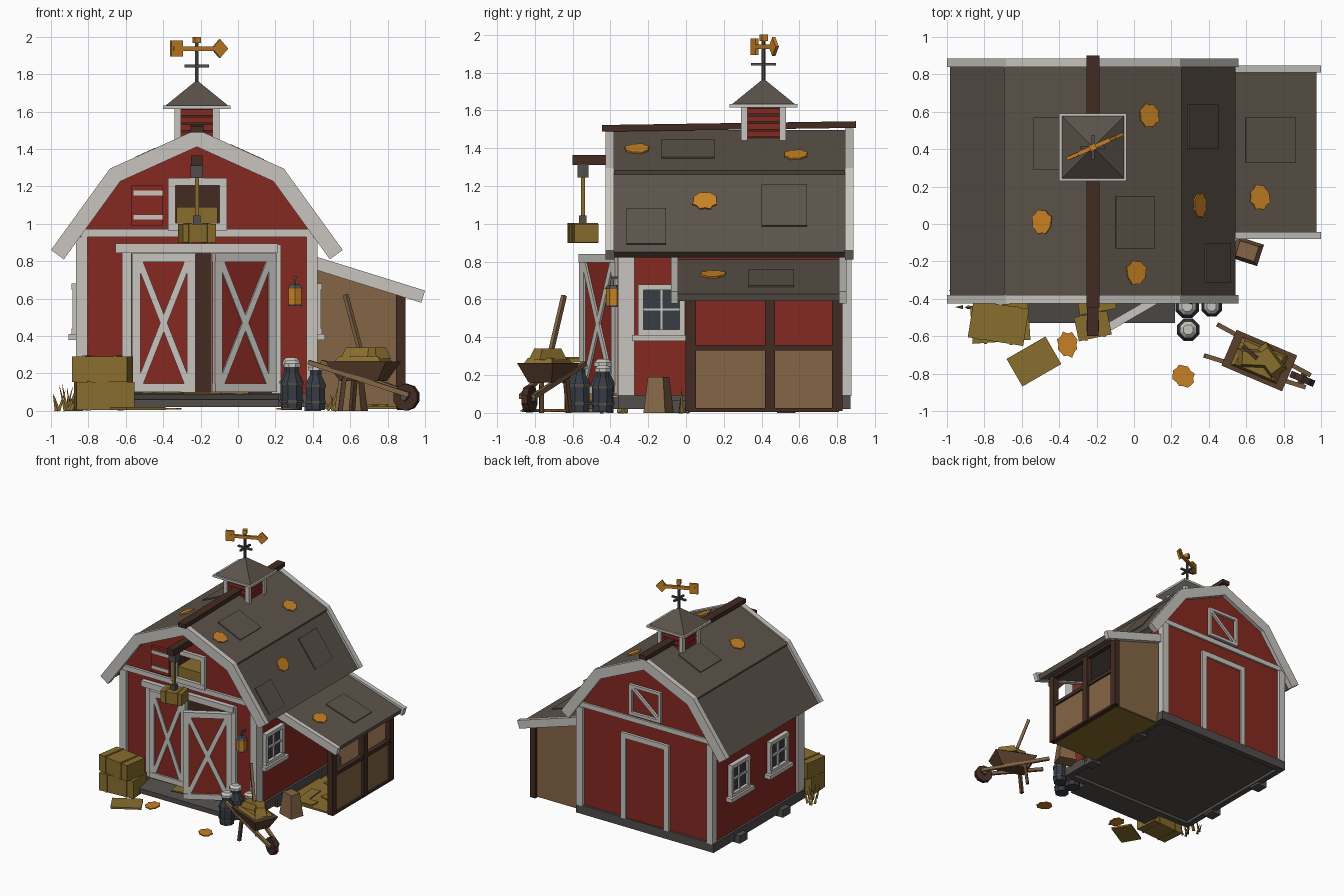
import bpy, bmesh, math, random
from mathutils import Matrix, Vector

random.seed(4)
if "Cube" in bpy.data.objects:
    bpy.data.objects.remove(bpy.data.objects["Cube"])


def material(name, *rgb):
    m = bpy.data.materials.new(name)
    m.use_nodes = True
    m.diffuse_color = (*rgb, 1)
    m.node_tree.nodes["Principled BSDF"].inputs["Base Color"].default_value = (*rgb, 1)
    return m


RED = material("barn red", .24, .022, .015)
WHITE = material("trim white", .58, .56, .52)
ROOF = material("roof shingle", .105, .086, .068)
DARK = material("dark wood", .055, .024, .016)
BROWN = material("worn brown wood", .1, .05, .025)
TAN = material("tan wood", .23, .13, .06)
STRAW = material("straw", .25, .155, .027)
ORANGE = material("copper orange", .57, .22, .018)
GLASS = material("slate blue", .038, .046, .059)
STONE = material("weathered grey", .082, .074, .069)
I = Matrix.Identity(4)
CX = -.22


def place(x, y, z, deg=0, axis='Z'):
    return Matrix.Translation((x, y, z)) @ Matrix.Rotation(math.radians(deg), 4, axis)


def finish(name, bm, mat, M=I):
    bm.transform(M)
    bmesh.ops.recalc_face_normals(bm, faces=bm.faces)
    me = bpy.data.meshes.new(name)
    bm.to_mesh(me)
    bm.free()
    me.materials.append(mat)
    ob = bpy.data.objects.new(name, me)
    bpy.context.collection.objects.link(ob)
    return ob


def box(name, mat, x, y, z, M=I, taper=1):
    """Box from (low, high) ranges; taper scales the top."""
    bm = bmesh.new()
    bmesh.ops.create_cube(bm, size=1)
    for v in bm.verts:
        s = taper if v.co.z > 0 else 1
        v.co = [(a + b) / 2 + c * (b - a) * k
                for (a, b), c, k in zip((x, y, z), v.co, (s, s, 1))]
    return finish(name, bm, mat, M)


def beam(name, mat, p, q, w, h, M=I):
    p, q = Vector(p), Vector(q)
    d = q - p
    T = Matrix.Translation((p + q) / 2) @ d.to_track_quat('Z', 'Y').to_matrix().to_4x4()
    L = d.length / 2
    return box(name, mat, (-w / 2, w / 2), (-h / 2, h / 2), (-L, L), M @ T)


def lathe(name, mat, rings, M=I, sides=8):
    """Stack of (radius, z) rings."""
    bm = bmesh.new()
    loops = [[bm.verts.new((r * math.cos(a), r * math.sin(a), z))
              for a in [math.tau * (i + .5) / sides for i in range(sides)]] for r, z in rings]
    for lo, hi in zip(loops, loops[1:]):
        for i in range(sides):
            j = (i + 1) % sides
            bm.faces.new((lo[i], lo[j], hi[j], hi[i]))
    bm.faces.new(loops[0])
    bm.faces.new(loops[-1])
    return finish(name, bm, mat, M)


def prism(name, mat, pts, y0, y1, M=I):
    """Extrude an x-z outline along y."""
    bm = bmesh.new()
    face = bm.faces.new([bm.verts.new((x, y0, z)) for x, z in pts])
    new = bmesh.ops.extrude_face_region(bm, geom=[face])["geom"]
    bmesh.ops.translate(bm, vec=(0, y1 - y0, 0), verts=[g for g in new if isinstance(g, bmesh.types.BMVert)])
    return finish(name, bm, mat, M)


def band(pts, t):
    """Outline of a strip of thickness t under a left-to-right polyline."""
    pts = [Vector(p) for p in pts]
    n = [Vector(((b - a).y, -(b - a).x)).normalized() for a, b in zip(pts, pts[1:])]
    under = []
    for i, p in enumerate(pts):
        a, b = n[max(i - 1, 0)], n[min(i, len(n) - 1)]
        m = (a + b).normalized()
        under.append(p + m * t / m.dot(a))
    return pts + under[::-1]


# Barn body with door and loft openings
walls = prism("barn_walls", RED, [(-.85, .08), (.41, .08), (.41, .95), (.18, 1.25), (CX, 1.44), (-.62, 1.25), (-.85, .95)], -.335, .85)
for name, x, z in (("door_cutter", (-.57, .18), (.09, .84)), ("loft_cutter", (-.34, -.1), (1, 1.21))):
    cut = box(name, DARK, x, (-.5, -.1), z)
    cut.hide_render = True
    mod = walls.modifiers.new("opening", 'BOOLEAN')
    mod.operation, mod.solver, mod.object = 'DIFFERENCE', 'EXACT', cut
    mod.material_mode = 'TRANSFER'
    bpy.context.view_layer.objects.active = walls
    bpy.ops.object.modifier_apply(modifier=mod.name)
    bpy.data.objects.remove(cut)

# Foundation slab on a rim of sills, with blocks and ramp
box("foundation", STONE, (-.84, .4), (-.33, .84), (.045, .09))
for x in (-.87, .38):
    box("side_sill", STONE, (x, x + .05), (-.36, .87), (.02, .095))
for y in (-.36, .82):
    box("end_sill", STONE, (-.87, .43), (y, y + .05), (.02, .095))
for x in (-.87, .4):
    for y in (-.05, .53):
        box("foundation_block", STONE, (x - .045, x + .045), (y - .05, y + .05), (0, .065))
prism("ramp", STONE, [(-.53, .02), (-.35, .02), (-.35, .09), (-.53, .06)], -.57, .22, Matrix.Rotation(math.radians(90), 4, 'Z') @ Matrix.Scale(-1, 4, (0, 1, 0)))
for x, y, a in ((-.2, -.42, 10), (-.02, -.3, -20), (-.4, -.25, 35)):
    box("loose_straw", STRAW, (-.1, .1), (-.05, .05), (.09, .1), place(x, y, 0, a))

# Gambrel roof, bargeboards and ridge beam
ridge, knee_l, knee_r = (CX, 1.495), (-.694, 1.281), (.254, 1.281)
low_l, low_r = ((-.983, .85), (-.678, 1.27)), ((.238, 1.27), (.543, .85))
shed = ((.4, .815), (.975, .63))
prism("upper_roof", ROOF, band([knee_l, ridge, knee_r], .05), -.39, .85)
for s in (low_l, low_r):
    prism("lower_roof", ROOF, band(s, .05), -.39, .85)
for y in (-.425, .84):
    prism("bargeboard", WHITE, band([(-1, .86), (-.685, 1.295), (CX, 1.505), (.245, 1.295), (.56, .86)], .085), y, y + .045)
beam("ridge_beam", DARK, (CX, -.445, 1.505), (CX, .9, 1.525), .07, .035)
prism("lean_to_roof", ROOF, band(shed, .04), -.045, .815)
for y in (-.08, .81):
    prism("lean_to_bargeboard", WHITE, band([(.4, .83), (1, .643)], .068), y, y + .038)


# Patches and leaves laid on the slopes
def slope(a, b, x, y):
    k = (b[1] - a[1]) / (b[0] - a[0])
    return place(x, y, a[1] + k * (x - a[0]), -math.degrees(math.atan(k)), 'Y')


def leaf(M):
    bm = bmesh.new()
    vs = []
    for i in range(16):
        a, r = math.tau * i / 16, random.uniform(.064, .076) if i % 2 else random.uniform(.056, .064)
        vs.append(bm.verts.new((r * math.cos(a) * .85, r * math.sin(a), .011)))
    face = bm.faces.new(vs)
    new = bmesh.ops.extrude_face_region(bm, geom=[face])["geom"]
    bmesh.ops.translate(bm, vec=(0, 0, -.009), verts=[g for g in new if isinstance(g, bmesh.types.BMVert)])
    finish("fallen_leaf", bm, ORANGE, M)


top_l, top_r = (knee_l, ridge), (ridge, knee_r)
for s, x, y, w, d in ((top_r, .005, .01, .23, .28), (top_l, -.43, .43, .23, .28), (low_r, .365, .52, .27, .24),
                      (low_r, .445, -.21, .23, .21), (shed, .73, .45, .28, .24)):
    box("roof_patch", ROOF, (-w / 2, w / 2), (-d / 2, d / 2), (-.01, .009), slope(*s, x, y))
for s, x, y in ((top_r, .08, .58), (top_r, .01, -.26), (top_l, -.49, .01), (low_r, .348, .1), (shed, .67, .145)):
    leaf(slope(*s, x, y))
leaf(place(-.355, -.645, .005))
leaf(place(.265, -.815, .005, 40))

# Corner boards and cross bands
for y, d in ((-.36, .088), (.815, .06)):
    for x in (-.865, .365):
        box("corner_board", WHITE, (x, x + .06), (y, y + d), (.09, .93))
for y in (-.356, .834):
    box("cross_band", WHITE, (-.84, .4), (y, y + .032), (.93, .972))


def frame(name, x0, x1, z0, z1, y, w, t=.025, M=I, sill=True):
    for x in (x0, x1 - w):
        box(name + "_side", WHITE, (x, x + w), (y, y + t), (z0, z1), M)
    box(name + "_top", WHITE, (x0, x1), (y - .004, y + t), (z1 - w, z1), M)
    if sill:
        box(name + "_bottom", WHITE, (x0, x1), (y - .004, y + t), (z0, z0 + w), M)


# Front doorway with one closed and one swung leaf
frame("doorway", -.62, .23, .09, .89, -.36, .05, sill=False)
box("door_header", WHITE, (-.655, .215), (-.375, -.33), (.845, .895))
for M, w in ((place(-.567, -.375, 0), .34), (place(.2, -.365, 0, 30) @ Matrix.Scale(-1, 4, (1, 0, 0)), .38)):
    box("door_panel", RED, (0, w), (0, .02), (.105, .835), M)
    frame("door_trim", 0, w, .1, .84, -.012, .045, .04, M)
    for s in (0, 1):
        beam("door_brace", WHITE, (.04, -.004, .14 if s else .8), (w - .04, -.004, .8 if s else .14), .014, .035, M)

# Loft opening, shutter and hay
frame("loft_frame", -.375, -.06, .965, 1.245, -.365, .04)
box("loft_shutter", RED, (-.57, -.4), (-.36, -.335), (.99, 1.205))
for z in (1.035, 1.165):
    box("shutter_strap", WHITE, (-.56, -.4), (-.368, -.35), (z - .013, z + .013))
box("loft_hay", STRAW, (-.33, -.11), (-.34, -.12), (1, 1.09))

# Back door and back hatch
frame("back_door", -.445, .005, .09, .82, .848, .045, sill=False)
box("back_door_panel", RED, (-.4, -.04), (.845, .858), (.095, .78))
frame("back_hatch", -.37, -.07, .99, 1.25, .848, .025)
beam("hatch_brace", WHITE, (-.345, .86, 1.015), (-.095, .86, 1.225), .02, .024)


# Side windows with sills and glazing bars
def window(M):
    box("window_glass", GLASS, (-.1, .1), (-.012, .01), (.43, .66), M)
    frame("window_frame", -.125, .125, .41, .68, -.035, .03, .05, M)
    box("window_bar", WHITE, (-.008, .008), (-.025, 0), (.43, .66), M)
    box("window_bar", WHITE, (-.1, .1), (-.025, 0), (.538, .554), M)
    box("window_sill", WHITE, (-.155, .155), (-.055, .01), (.38, .412), M)


window(place(.41, -.13, 0, 90))
for y in (0, .52):
    window(place(-.85, y, 0, -90))

# Lean-to shed
box("shed_floor", STRAW, (.42, .87), (.01, .79), (.01, .025))
prism("shed_back_wall", TAN, [(.41, .015), (.88, .015), (.88, .63), (.41, .77)], .775, .8)
box("shed_low_wall", TAN, (.86, .875), (.02, .79), (.02, .34))
for y in (.025, .445, .8):
    box("shed_post", DARK, (.845, .895), (y - .027, y + .027), (.01, .62))
box("shed_sill", DARK, (.85, .89), (.01, .81), (.005, .025))
for z in (.345, .61):
    box("shed_rail", DARK, (.85, .89), (.01, .81), (z - .015, z + .015))
for i in range(6):
    box("shed_straw", STRAW, (-.1, .1), (-.04, .04), (.015, .035), place(random.uniform(.52, .76), .07 + .11 * i, 0, random.uniform(0, 180)))

# Cupola and weathervane
C = place(CX, .41, 0)
box("cupola_core", DARK, (-.09, .09), (-.09, .09), (1.4, 1.62), C)
for k in range(4):
    R = C @ Matrix.Rotation(math.pi / 2 * k, 4, 'Z')
    box("cupola_post", WHITE, (.085, .12), (.085, .12), (1.44, 1.62), R)
    for z in (1.475, 1.515, 1.555, 1.595):
        box("cupola_louver", RED, (-.09, .09), (-.106, -.08), (z - .015, z + .015), R)
box("cupola_eave", WHITE, (-.18, .18), (-.18, .18), (1.615, 1.633), C)
lathe("cupola_roof", ROOF, [(.235, 1.633), (.014, 1.76)], C, 4)
lathe("vane_pole", STONE, [(.011, 1.74), (.011, 1.97)], C, 6)
box("vane_cross", STONE, (-.065, .065), (-.008, .008), (1.837, 1.851), C)
box("vane_cross", STONE, (-.008, .008), (-.065, .065), (1.837, 1.851), C)
V = C @ place(0, 0, 1.937, 24)
box("vane_rod", ORANGE, (-.14, .14), (-.011, .011), (-.012, .012), V)
box("vane_tail", ORANGE, (-.152, -.085), (-.009, .009), (-.043, .043), V)
prism("vane_head", ORANGE, [(.088, 0), (.133, -.05), (.18, 0), (.133, .05)], -.009, .009, V)
box("vane_cap", ORANGE, (-.017, .017), (-.017, .017), (.029, .063), V)


# Hay bales with bands
def bale(M, w, d, h):
    box("hay_bale", STRAW, (-w / 2, w / 2), (-d / 2, d / 2), (0, h), M)
    for x in (-w * .28, w * .28):
        box("bale_band", STRAW, (x - .008, x + .008), (-d / 2 - .005, d / 2 + .005), (-.002, h + .005), M)


bale(place(-.715, -.53, .005, 4), .31, .2, .15)
bale(place(-.725, -.53, .155, -9), .3, .2, .135)
box("straw_mat", STRAW, (-.12, .12), (-.085, .085), (.005, .02), place(-.535, -.735, 0, 30))

# Loft hoist
box("hoist_beam", DARK, (CX - .03, CX + .03), (-.6, -.33), (1.31, 1.365))
box("hoist_pulley", STONE, (CX - .033, CX + .033), (-.575, -.515), (1.245, 1.315))
beam("hoist_rope", STRAW, (CX, -.545, 1.02), (CX, -.545, 1.25), .022, .022)
box("hoist_hook", STONE, (CX - .02, CX + .02), (-.565, -.525), (1, 1.045))
bale(place(CX, -.545, .9, 12), .18, .13, .1)

# Lantern
L = place(.305, -.385, 0)
lathe("lantern_glow", ORANGE, [(.039, .57), (.039, .66)], L, 6)
for z in (.56, .655):
    lathe("lantern_cap", STONE, [(.046, z), (.03, z + .022)], L, 6)
beam("lantern_hook", STONE, (0, 0, .67), (0, 0, .72), .01, .01, L)
beam("lantern_arm", STONE, (0, -.01, .715), (0, .05, .715), .014, .014, L)

# Milk cans
for x, y, s in ((.285, -.44, 1), (.415, -.44, .88), (.29, -.565, .95)):
    M = place(x, y, .005) @ Matrix.Scale(s, 4)
    lathe("milk_can", GLASS, [(.06, 0), (.064, .16), (.038, .21), (.038, .25)], M)
    for z in (.04, .14):
        lathe("can_hoop", STONE, [(.068, z), (.068, z + .015)], M)
    lathe("can_lid", WHITE, [(.05, .24), (.05, .262), (.03, .28)], M)

# Grain sack
box("grain_sack", TAN, (-.075, .075), (-.06, .06), (0, .19), place(.605, -.145, 0, -18), .7)

# Wheelbarrow with straw and a fork
W = place(.67, -.73, 0, -23)
box("barrow_tray", BROWN, (-.11, .11), (-.065, .065), (.16, .265), W, 1.6)
box("barrow_straw", STRAW, (-.14, .14), (-.085, .085), (.255, .29), W, .8)
for x, y, a in ((-.03, 0, 20), (.05, .02, -30)):
    box("straw_heap", STRAW, (-.09, .09), (-.05, .05), (.28, .34), W @ place(x, y, 0, a), .7)
for s in (-1, 1):
    beam("barrow_handle", TAN, (-.28, .09 * s, .26), (.28, .035 * s, .085), .024, .026, W)
    beam("barrow_leg", BROWN, (-.08, .07 * s, .18), (-.1, .08 * s, 0), .024, .024, W)
lathe("barrow_wheel", DARK, [(.072, -.018), (.072, .018)], W @ place(.25, 0, .073, 90, 'X'), 10)
lathe("wheel_hub", STONE, [(.02, -.04), (.02, .04)], W @ place(.25, 0, .073, 90, 'X'), 6)
beam("fork_handle", TAN, (.575, -.645, .62), (.66, -.72, .3), .022, .022)

# Grass tufts
for cx, cy in ((-.94, -.34), (-.92, -.42), (.5, 0)):
    for i in range(5):
        M = place(cx + random.uniform(-.03, .03), cy + random.uniform(-.03, .03), 0, random.uniform(-25, 25), 'Y')
        lathe("grass_blade", STRAW, [(.012, 0), (.001, random.uniform(.08, .15))], M, 3)
